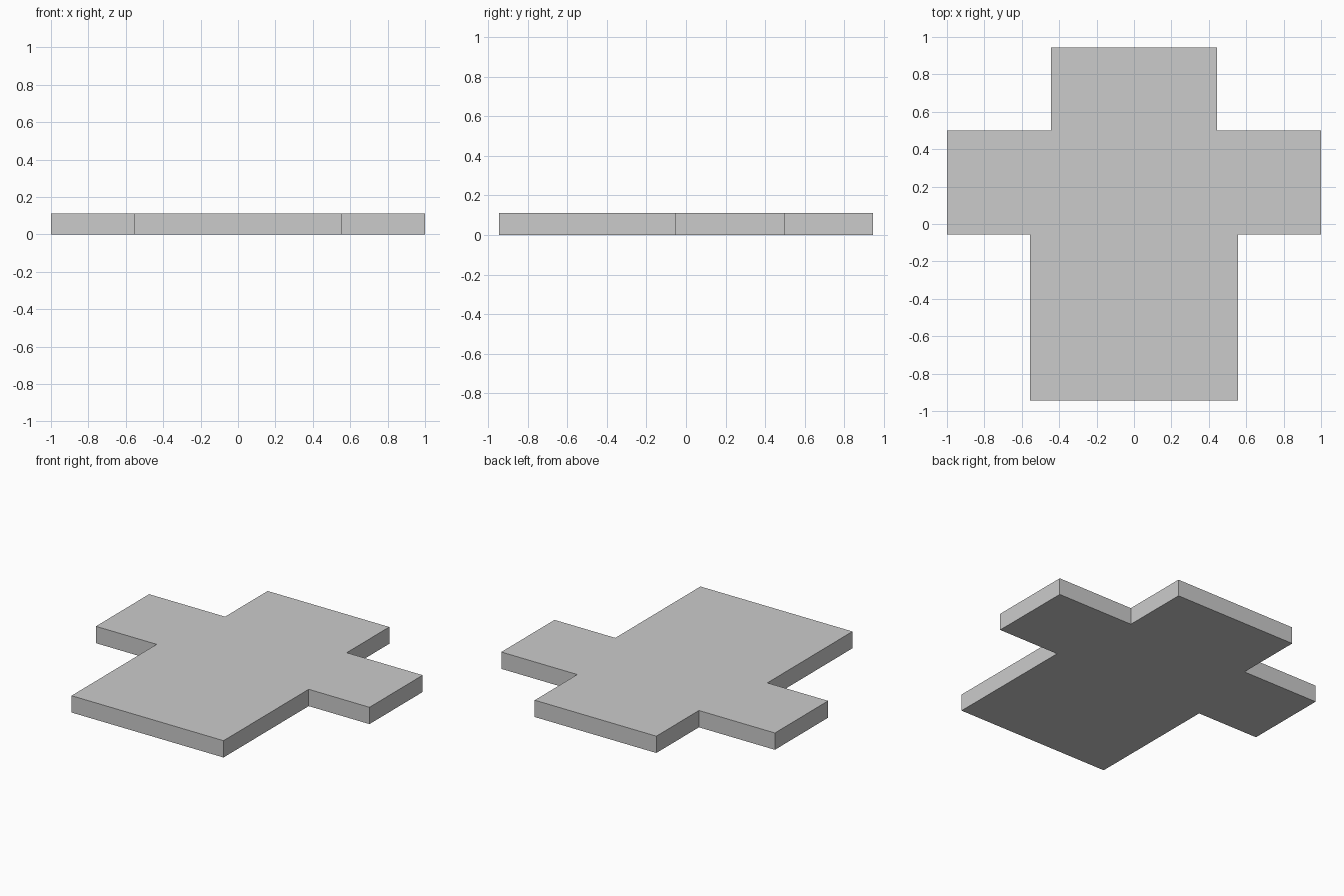
import bpy
import bmesh

if "Cube" in bpy.data.objects:
    bpy.data.objects.remove(bpy.data.objects["Cube"])

U = 1 / 18        # module the plan is laid out on
THICKNESS = 2 * U

# Right half of the plan outline, front to back
half = [(10, -17), (10, -1), (18, -1), (18, 9), (8, 9), (8, 17)]
outline = half + [(-x, y) for x, y in reversed(half)]

# Stepped cross-shaped slab: one outline face extruded upwards
bm = bmesh.new()
base = bm.faces.new([bm.verts.new((x * U, y * U, 0)) for x, y in outline])
top = bmesh.ops.extrude_face_region(bm, geom=[base], use_keep_orig=True)
verts = [g for g in top["geom"] if isinstance(g, bmesh.types.BMVert)]
bmesh.ops.translate(bm, vec=(0, 0, THICKNESS), verts=verts)
bmesh.ops.recalc_face_normals(bm, faces=bm.faces)

mesh = bpy.data.meshes.new("cross_slab")
bm.to_mesh(mesh)
bm.free()
slab = bpy.data.objects.new("cross_slab", mesh)
bpy.context.collection.objects.link(slab)
